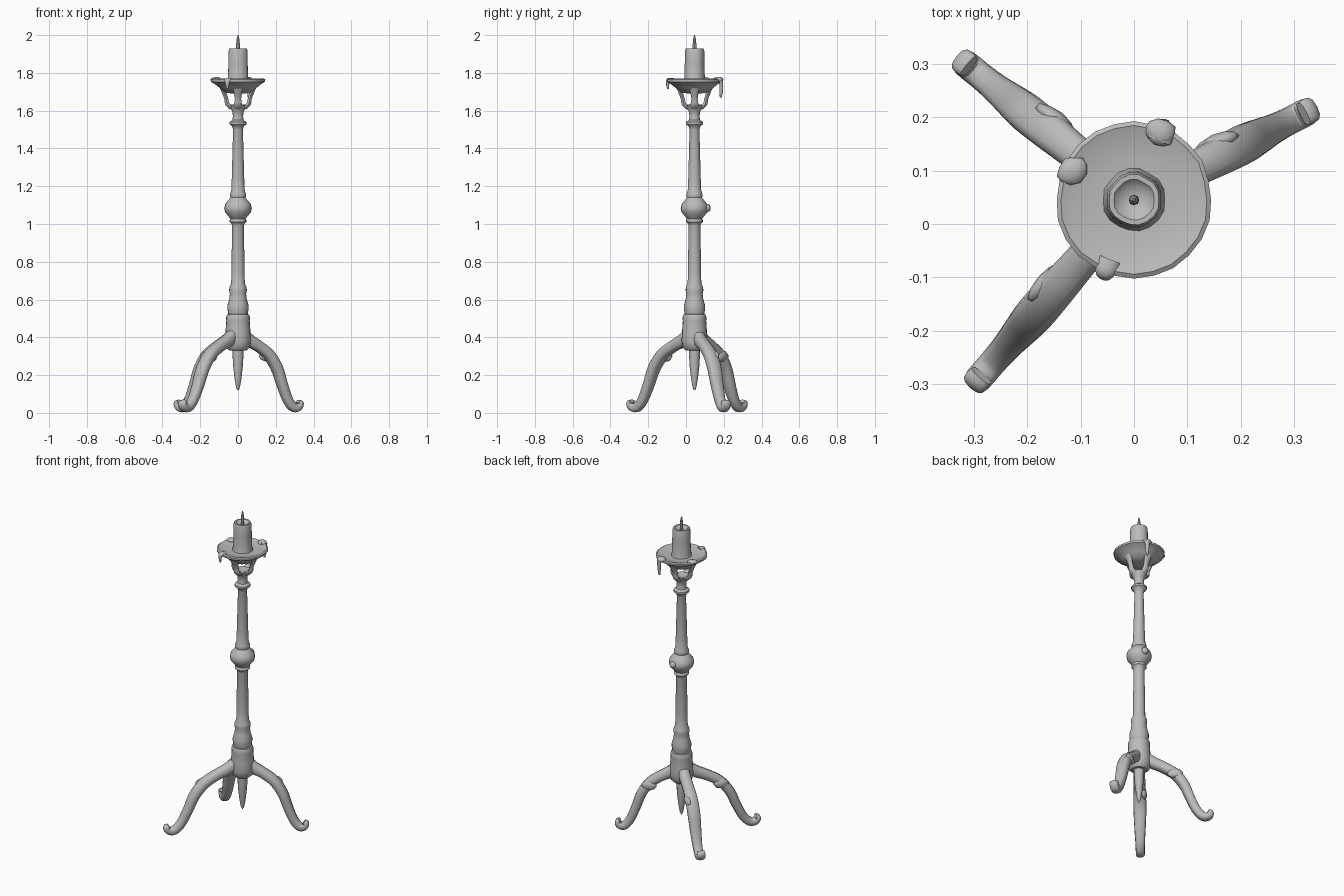
import bpy, bmesh, math, random
from mathutils import Vector

if "Cube" in bpy.data.objects:
    bpy.data.objects.remove(bpy.data.objects["Cube"])

random.seed(4)
CY = 0.045  # the column stands slightly behind the origin

iron = bpy.data.materials.new("plain grey")
iron.diffuse_color = (0.5, 0.5, 0.5, 1)
iron.use_nodes = True
iron.node_tree.nodes["Principled BSDF"].inputs["Base Color"].default_value = iron.diffuse_color


def finish(bm, name, angle=40):
    bmesh.ops.recalc_face_normals(bm, faces=bm.faces)
    me = bpy.data.meshes.new(name)
    bm.to_mesh(me)
    bm.free()
    me.materials.append(iron)
    ob = bpy.data.objects.new(name, me)
    bpy.context.collection.objects.link(ob)
    bpy.ops.object.select_all(action='DESELECT')
    ob.select_set(True)
    bpy.context.view_layer.objects.active = ob
    bpy.ops.object.shade_smooth_by_angle(angle=math.radians(angle))
    return ob


def skin_rings(rings, name, angle=40):
    """Join equal rings of points into a capped tube."""
    bm = bmesh.new()
    vs = [[bm.verts.new(p) for p in r] for r in rings]
    n = len(vs[0])
    for a, b in zip(vs, vs[1:]):
        for i in range(n):
            bm.faces.new((a[i], a[(i + 1) % n], b[(i + 1) % n], b[i]))
    bm.faces.new(vs[0])
    bm.faces.new(vs[-1])
    return finish(bm, name, angle)


def lathe(name, profile, n=20, wobble=0.0, angle=40):
    """Turn (radius, z) pairs about the column axis, optionally uneven."""
    jit = [1 + random.uniform(-wobble, wobble) for _ in range(n)]
    rings = []
    for r, z in profile:
        rings.append([Vector((r * jit[i] * math.cos(math.tau * i / n),
                              CY + r * jit[i] * math.sin(math.tau * i / n), z))
                      for i in range(n)])
    return skin_rings(rings, name, angle)


def smooth(pts, steps=4):
    """Catmull-Rom resampling of equal-length tuples."""
    p = [Vector(q) for q in pts]
    p = [p[0] * 2 - p[1]] + p + [p[-1] * 2 - p[-2]]
    out = []
    for i in range(1, len(p) - 2):
        a, b, c, d = p[i - 1:i + 3]
        for k in range(steps):
            t = k / steps
            out.append(0.5 * (2 * b + (c - a) * t + (2 * a - 5 * b + 4 * c - d) * t * t
                              + (3 * b - a - 3 * c + d) * t ** 3))
    return out + [p[-2]]


def sweep(name, path, widths, heading, n=12, reach=1.0, square=1.0):
    """Sweep an oval along (r, z) points in a vertical plane; widths = (half width, half depth)."""
    h = Vector((math.cos(heading), math.sin(heading), 0))
    side = Vector((-h.y, h.x, 0))
    pts, wid = smooth(path), smooth(widths)
    pos = [Vector((0, CY, 0)) + h * p[0] * reach + Vector((0, 0, p[1])) for p in pts]
    rings = []
    for i, c in enumerate(pos):
        tan = (pos[min(i + 1, len(pos) - 1)] - pos[max(i - 1, 0)]).normalized()
        up = tan.cross(side)
        ring = []
        for k in range(n):
            ca, sa = math.cos(math.tau * k / n), math.sin(math.tau * k / n)
            ring.append(c + side * wid[i][0] * math.copysign(abs(ca) ** square, ca)
                        + up * wid[i][1] * math.copysign(abs(sa) ** square, sa))
        rings.append(ring)
    return skin_rings(rings, name, 50)


def blob(name, loc, size, rot=0.0):
    bm = bmesh.new()
    bmesh.ops.create_icosphere(bm, subdivisions=2, radius=1)
    c, s = math.cos(rot), math.sin(rot)
    for v in bm.verts:
        k = random.uniform(0.92, 1.08)
        x, y, z = v.co.x * size[0] * k, v.co.y * size[1] * k, v.co.z * size[2] * k
        v.co = Vector((x * c - y * s, x * s + y * c, z)) + Vector(loc)
    return finish(bm, name, 60)


# Turned column, from the hub up to the cup under the dish
lathe("hub", [(0.045, 0.33), (0.062, 0.345), (0.068, 0.38), (0.066, 0.43),
              (0.062, 0.49), (0.064, 0.505), (0.058, 0.52), (0.046, 0.525)])
lathe("lower_shaft", [(0.05, 0.515), (0.056, 0.55), (0.056, 0.57), (0.046, 0.605),
                      (0.043, 0.63), (0.047, 0.65), (0.045, 0.665), (0.036, 0.685),
                      (0.035, 0.75), (0.031, 0.99), (0.034, 1.0), (0.044, 1.01),
                      (0.044, 1.022), (0.036, 1.032)])
lathe("middle_knob", [(0.034, 1.02), (0.05, 1.04), (0.068, 1.062), (0.073, 1.083),
                      (0.068, 1.105), (0.05, 1.127), (0.04, 1.14)])
lathe("upper_shaft", [(0.037, 1.13), (0.043, 1.148), (0.042, 1.16), (0.036, 1.175),
                      (0.033, 1.24), (0.026, 1.5), (0.032, 1.518), (0.045, 1.528),
                      (0.045, 1.54), (0.03, 1.55), (0.027, 1.57), (0.03, 1.595),
                      (0.04, 1.61), (0.046, 1.63), (0.036, 1.632), (0.01, 1.622)])
lathe("bottom_spike", [(0.03, 0.35), (0.029, 0.31), (0.026, 0.25), (0.018, 0.18),
                       (0.01, 0.135), (0.003, 0.12)], 12)
blob("knob_chip", (0.012, CY + 0.068, 1.085), (0.022, 0.018, 0.022))

# Openwork cup: four curved struts holding the dish
for k in range(4):
    sweep("cup_strut", [(0.036, 1.615), (0.056, 1.635), (0.063, 1.665), (0.075, 1.70), (0.09, 1.735)],
          [(0.026, 0.012), (0.021, 0.012), (0.017, 0.011), (0.023, 0.012), (0.035, 0.012)],
          k * math.pi / 2, 10)

# Drip dish with a slightly uneven rim
lathe("dish", [(0.03, 1.69), (0.075, 1.698), (0.1, 1.722), (0.125, 1.742), (0.145, 1.753),
               (0.146, 1.765), (0.138, 1.77), (0.12, 1.764), (0.075, 1.757), (0.03, 1.757)],
      24, 0.015)

# Candle with a hollow top, and its wick
lathe("candle", [(0.06, 1.75), (0.054, 1.775), (0.052, 1.85), (0.051, 1.915), (0.047, 1.93),
                 (0.038, 1.93), (0.028, 1.918), (0.008, 1.914)], 18, 0.03)
lathe("wick", [(0.009, 1.91), (0.01, 1.94), (0.009, 1.965), (0.006, 1.985), (0.002, 2.0)], 8)

# Wax running over the dish rim
blob("wax_spill_back", (0.05, 0.172, 1.764), (0.03, 0.026, 0.016), -0.5)
sweep("wax_drip_back", [(0.12, 1.768), (0.147, 1.765), (0.153, 1.735), (0.152, 1.7), (0.15, 1.67)],
      [(0.024, 0.008), (0.02, 0.01), (0.013, 0.01), (0.01, 0.009), (0.005, 0.005)],
      math.radians(68), 10)
sweep("wax_drip_front", [(0.12, 1.766), (0.148, 1.764), (0.153, 1.74), (0.151, 1.715)],
      [(0.02, 0.007), (0.018, 0.009), (0.011, 0.008), (0.005, 0.005)], math.radians(248), 10)
blob("wax_spill_left", (-0.115, 0.1, 1.766), (0.03, 0.025, 0.012), 0.6)

# Three unequal S-shaped legs ending in rolled feet: (heading, reach)
leg_path = [(0.02, 0.42), (0.06, 0.383), (0.11, 0.352), (0.165, 0.306), (0.207, 0.235),
            (0.236, 0.145), (0.264, 0.07), (0.292, 0.031), (0.317, 0.03), (0.328, 0.05), (0.318, 0.062)]
leg_width = [(0.032, 0.035), (0.033, 0.034), (0.033, 0.03), (0.036, 0.03), (0.037, 0.029),
             (0.033, 0.027), (0.028, 0.026), (0.026, 0.025), (0.026, 0.022), (0.025, 0.018), (0.023, 0.01)]
for deg, reach, lump in ((27, 1.12, 1), (141, 1.25, -1), (229, 1.37, -1)):
    a = math.radians(deg)
    sweep("leg", leg_path, leg_width, a, 12, reach, 0.75)
    # ragged ridge on the side of the leg
    r = 0.165 * reach
    blob("leg_ridge", (r * math.cos(a) - lump * 0.024 * math.sin(a),
                       CY + r * math.sin(a) + lump * 0.024 * math.cos(a), 0.30),
         (0.045, 0.018, 0.03), a)
